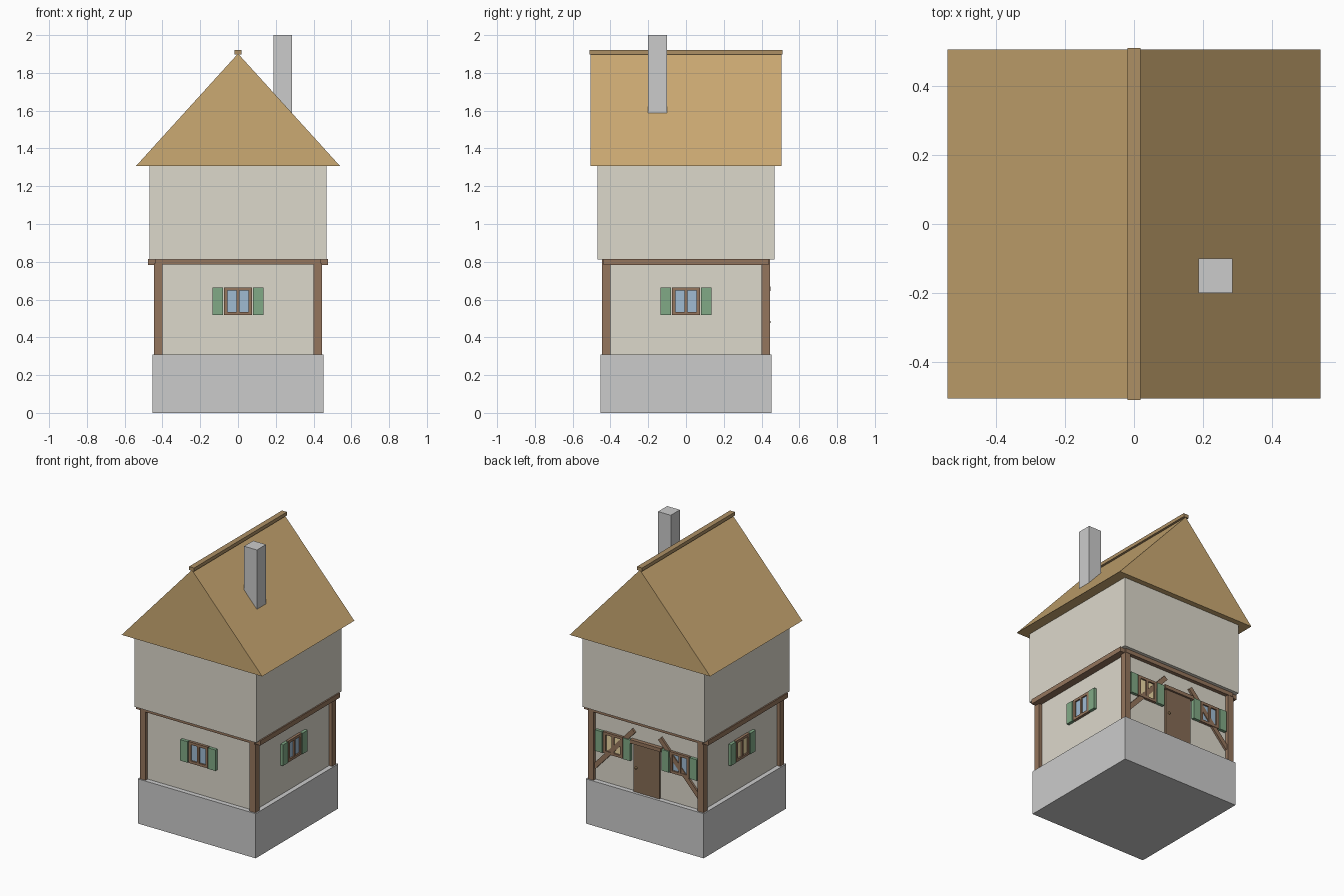
import bpy, math
from mathutils import Matrix, Vector

if "Cube" in bpy.data.objects:
    bpy.data.objects.remove(bpy.data.objects["Cube"])


def mat(name, r, g, b):
    m = bpy.data.materials.new(name)
    m.diffuse_color = (r, g, b, 1)
    m.use_nodes = True
    m.node_tree.nodes["Principled BSDF"].inputs["Base Color"].default_value = m.diffuse_color
    return m


PLASTER = mat("plaster", 0.72, 0.69, 0.60)
TIMBER = mat("timber", 0.30, 0.18, 0.11)
DOOR = mat("door_wood", 0.24, 0.15, 0.09)
ROOF = mat("roof_tan", 0.60, 0.40, 0.17)
RIDGE = mat("ridge_brown", 0.42, 0.28, 0.13)
GREEN = mat("shutter_green", 0.22, 0.40, 0.24)
BLUE = mat("glass_blue", 0.35, 0.50, 0.65)
WARM = mat("glass_warm", 0.85, 0.70, 0.38)


def mesh(name, verts, faces, m=None, xf=None):
    me = bpy.data.meshes.new(name)
    me.from_pydata([xf @ Vector(v) if xf else v for v in verts], [], faces)
    if m:
        me.materials.append(m)
    ob = bpy.data.objects.new(name, me)
    bpy.context.collection.objects.link(ob)
    return ob


def box(name, x, y, z, m=None, xf=None):
    verts = [(a, b, c) for a in x for b in y for c in z]
    faces = [(0, 1, 3, 2), (4, 6, 7, 5), (0, 4, 5, 1),
             (2, 3, 7, 6), (0, 2, 6, 4), (1, 5, 7, 3)]
    return mesh(name, verts, faces, m, xf)


# Masses: plinth, lower storey, overhanging upper storey
box("foundation", (-.453, .453), (-.453, .453), (0, .31))
box("lower_walls", (-.42, .42), (-.42, .42), (.31, .812))
box("upper_walls", (-.468, .468), (-.468, .468), (.812, 1.31), PLASTER)
bpy.data.objects["lower_walls"].data.materials.append(PLASTER)

# Roof prism, ridge cap and chimney
mesh("roof", [(x, y, z) for y in (-.506, .506)
              for x, z in ((-.54, 1.307), (.54, 1.307), (0, 1.902))],
     [(0, 1, 2), (5, 4, 3), (0, 3, 4, 1), (1, 4, 5, 2), (2, 5, 3, 0)], ROOF)
box("ridge_cap", (-.019, .019), (-.51, .51), (1.898, 1.922), RIDGE)
box("chimney", (.187, .285), (-.2, -.1), (1.5, 2.0))

# Corner posts and beams under the overhang
for s in (-1, 1):
    for t in (-1, 1):
        box("corner_post", sorted((s * .4, s * .444)), sorted((t * .4, t * .444)),
            (.31, .79), TIMBER)
    box("side_beam", sorted((s * .425, s * .477)), (-.436, .436), (.783, .816), TIMBER)
    box("end_beam", (-.44, .44), sorted((s * .41, s * .446)), (.785, .812), TIMBER)


# Windows: local frame faces -y with the wall at y = -.42
def window(angle, cx, glass):
    xf = Matrix.Rotation(math.radians(angle), 4, 'Z') @ Matrix.Translation((cx, 0, 0))
    y = (-.438, -.415)
    for s in (-1, 1):
        box("window_jamb", sorted((s * .056, s * .074)), y, (.517, .665), TIMBER, xf)
        box("shutter", sorted((s * .08, s * .135)), (-.441, -.415), (.517, .663), GREEN, xf)
    for z in ((.517, .535), (.647, .665)):
        box("window_rail", (-.056, .056), y, z, TIMBER, xf)
    box("window_mullion", (-.008, .008), y, (.535, .647), TIMBER, xf)
    box("window_glass", (-.056, .056), (-.428, -.415), (.535, .647), glass, xf)


window(0, 0, BLUE)
window(90, 0, BLUE)
window(270, 0, WARM)
window(180, -.256, WARM)
window(180, .256, BLUE)

# Back door with lintel and knob
box("door", (-.1, .1), (.41, .434), (.31, .645), DOOR)
box("door_lintel", (-.118, .118), (.41, .447), (.645, .67), TIMBER)
bpy.ops.mesh.primitive_uv_sphere_add(segments=8, ring_count=6, radius=.009,
                                     location=(.077, .439, .48))
knob = bpy.context.object
knob.name = "door_knob"
knob.data.materials.append(RIDGE)

# Diagonal braces behind the back windows
for s in (-1, 1):
    a, b = Vector((s * .1, .422, .73)), Vector((s * .405, .422, .4))
    d = b - a
    xf = Matrix.Translation((a + b) / 2) @ Matrix.Rotation(-math.atan2(d.z, d.x), 4, 'Y')
    h = d.length / 2
    box("brace", (-h, h), (-.012, .012), (-.016, .016), TIMBER, xf)
